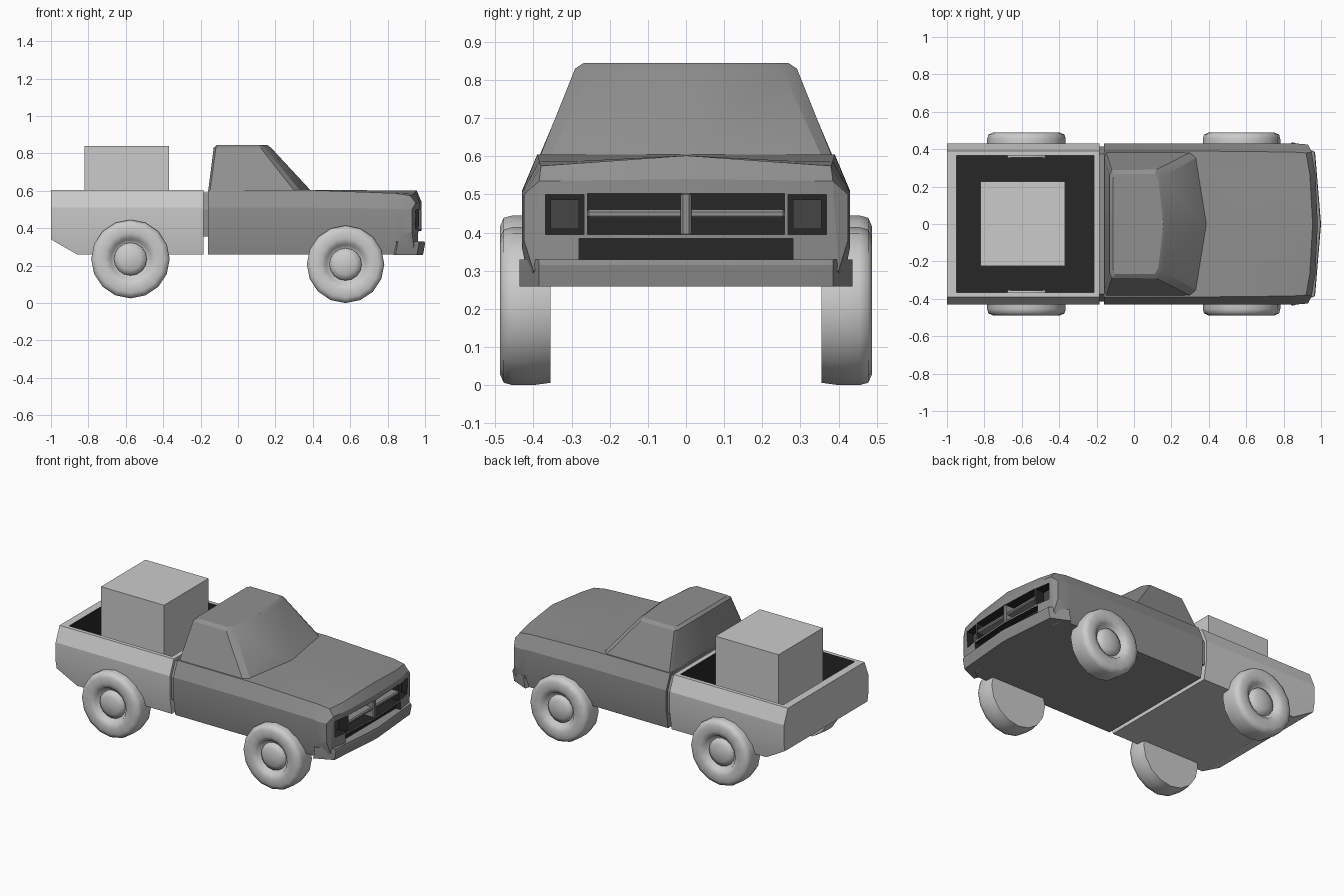
import bpy, bmesh, math

if "Cube" in bpy.data.objects:
    bpy.data.objects.remove(bpy.data.objects["Cube"])


def grey(name, v):
    m = bpy.data.materials.new(name)
    m.diffuse_color = (v, v, v, 1)
    m.use_nodes = True
    m.node_tree.nodes["Principled BSDF"].inputs["Base Color"].default_value = m.diffuse_color
    return m


LIGHT, PAINT, DARK = grey("light_grey", .8), grey("dark_grey", .28), grey("near_black", .02)
LAMP = grey("lamp_grey", .06)


def finish(name, bm, angle=25, mat=None):
    bmesh.ops.remove_doubles(bm, verts=bm.verts, dist=1e-5)
    bmesh.ops.recalc_face_normals(bm, faces=bm.faces)
    me = bpy.data.meshes.new(name)
    bm.to_mesh(me)
    bm.free()
    ob = bpy.data.objects.new(name, me)
    bpy.context.collection.objects.link(ob)
    if mat:
        me.materials.append(mat)
    bpy.ops.object.select_all(action='DESELECT')
    ob.select_set(True)
    bpy.context.view_layer.objects.active = ob
    if angle:
        bpy.ops.object.shade_smooth_by_angle(angle=math.radians(angle))
    return ob


def half_shell(name, rows, angle=25, mat=None):
    """Loft half sections (both ends on y = 0), cap the ends, mirror in y."""
    bm = bmesh.new()
    n = len(rows[0])
    for s in (1, -1):
        v = [[bm.verts.new((x, y * s, z)) for x, y, z in r] for r in rows]
        for a, b in zip(v, v[1:]):
            for i in range(n - 1):
                bm.faces.new((a[i], a[i + 1], b[i + 1], b[i]))
        for r in (v[0], v[-1]):
            for i in range(n // 2 - 1):
                bm.faces.new((r[i], r[i + 1], r[n - 2 - i], r[n - 1 - i]))
    return finish(name, bm, angle, mat)


def box(name, x, y, z, bevel=0, mat=None):
    bm = bmesh.new()
    bmesh.ops.create_cube(bm, size=1)
    for v in bm.verts:
        v.co = [(a + b) / 2 + c * (b - a) for (a, b), c in zip((x, y, z), v.co)]
    if bevel:
        bmesh.ops.bevel(bm, geom=bm.edges[:], offset=bevel, segments=1, affect='EDGES')
    return finish(name, bm, 0, mat)


def cut(target, *dims):
    """Cut a box-shaped pocket and darken its inside faces."""
    tool = box("cutter", *dims)
    tool.hide_render = True
    m = target.modifiers.new("cut", 'BOOLEAN')
    m.operation = 'DIFFERENCE'
    m.solver = 'EXACT'
    m.object = tool
    bpy.context.view_layer.objects.active = target
    bpy.ops.object.modifier_apply(modifier=m.name)
    bpy.data.objects.remove(tool)
    me = target.data
    if DARK.name not in me.materials:
        me.materials.append(DARK)
    slot = me.materials.find(DARK.name)
    for f in me.polygons:
        if all(a - 1e-4 <= c <= b + 1e-4 for i in f.vertices
               for c, (a, b) in zip(me.vertices[i].co, dims)):
            f.material_index = slot
            f.use_smooth = False


def wheel(name, x, z, side, R):
    # (radius share, y) profile from the inner face to the hub centre
    prof = [(0, .355), (.97, .355), (1, .40), (1, .455), (.97, .478), (.86, .488), (.66, .488),
            (.53, .478), (.48, .455), (.42, .452), (.41, .464), (.27, .478), (0, .486)]
    n = 16
    bm = bmesh.new()
    rings = [[bm.verts.new((x + R * r * math.cos(2 * math.pi * k / n), side * y,
                            z + R * r * math.sin(2 * math.pi * k / n))) for k in range(n)]
             for r, y in prof]
    for a, b in zip(rings, rings[1:]):
        for k in range(n):
            j = (k + 1) % n
            bm.faces.new((a[k], a[j], b[j], b[k]))
    return finish(name, bm, 75, LIGHT)


# Load bed with slanted rear underside and open top
section = [(0, .605), (.39, .605), (.43, .51), (.43, .37), (.41, .26), (0, .26)]
rear = [(0, .605), (.39, .605), (.43, .51), (.43, .39), (.42, .34), (0, .34)]
bed = half_shell("load_bed", [[(x, y, z) for y, z in s] for x, s in
                              ((-1, rear), (-.86, section), (-.185, section))], 15, LIGHT)
cut(bed, (-.95, -.215), (-.365, .365), (.41, .8))

# Cargo box and link between bed and cab
box("cargo_box", (-.82, -.37), (-.225, .228), (.39, .84), 0, LIGHT)
link = [(0, .59), (.375, .59), (.415, .5), (.415, .38), (.413, .355), (0, .355)]
half_shell("bed_link", [[(x, y, z) for y, z in link] for x in (-.2, -.15)], 15, PAINT)

# Front body: hood with a centre ridge, fenders, nose
side = [(0, .605), (.28, .605), (.39, .605), (.43, .51), (.43, .37), (.41, .26), (.28, .26), (0, .26)]
hood = [(0, .602), (.275, .588), (.385, .587), (.43, .505)] + side[4:]
edge = [(.955, 0, .602), (.94, .265, .583), (.92, .38, .575), (.87, .43, .5),
        (.87, .43, .36), (.87, .41, .26), (.9, .28, .26), (.92, 0, .26)]
face = [(.982, 0, .54), (.97, .265, .537), (.95, .385, .535), (.93, .425, .5),
        (.93, .425, .38), (.94, .4, .3), (.962, .28, .3), (.98, 0, .3)]
body = half_shell("front_body", [[(-.16, y, z) for y, z in side],
                                 [(.36, y, z) for y, z in side],
                                 [(.84, y, z) for y, z in hood], edge, face], 15, PAINT)
cut(body, (.91, 1.1), (-.258, .258), (.395, .503))
cut(body, (.93, 1.1), (-.28, .28), (.315, .385))
for s in (1, -1):
    cut(body, (.90, 1.1), tuple(sorted((s * .267, s * .368))), (.395, .5))

# Grille bars and lamps
box("grille_crossbar", (.9, .968), (-.26, .26), (.438, .46), .006, PAINT)
box("grille_post", (.9, .98), (-.014, .014), (.39, .506), .006, PAINT)
for s, tag in ((1, "left"), (-1, "right")):
    box("headlight_" + tag, (.88, .918), tuple(sorted((s * .28, s * .355))), (.41, .487), 0, LAMP)

# Cabin: base, shoulder of the roof, roof
cabin = [
    (.595, [(.395, 0), (.338, .358), (.305, .385), (-.15, .387), (-.16, .36), (-.16, 0)]),
    (.83, [(.177, 0), (.152, .25), (.12, .291), (-.118, .288), (-.13, .262), (-.13, 0)]),
    (.845, [(.157, 0), (.13, .235), (.11, .268), (-.1, .268), (-.112, .245), (-.112, 0)])]
half_shell("cabin", [[(x, y, z) for x, y in p] for z, p in cabin], 25, PAINT)

# Front bumper
outline = [(.997, 0), (.965, .385), (.85, .437), (.84, .41), (.9, .37), (.92, 0)]
half_shell("front_bumper", [[(x + d, y, z) for x, y in outline]
                            for z, d in ((.258, -.008), (.315, .003), (.33, 0))], 20, PAINT)

# Wheels
for s, tag in ((1, "left"), (-1, "right")):
    wheel("rear_wheel_" + tag, -.575, .235, s, .21)
    wheel("front_wheel_" + tag, .575, .207, s, .207)
